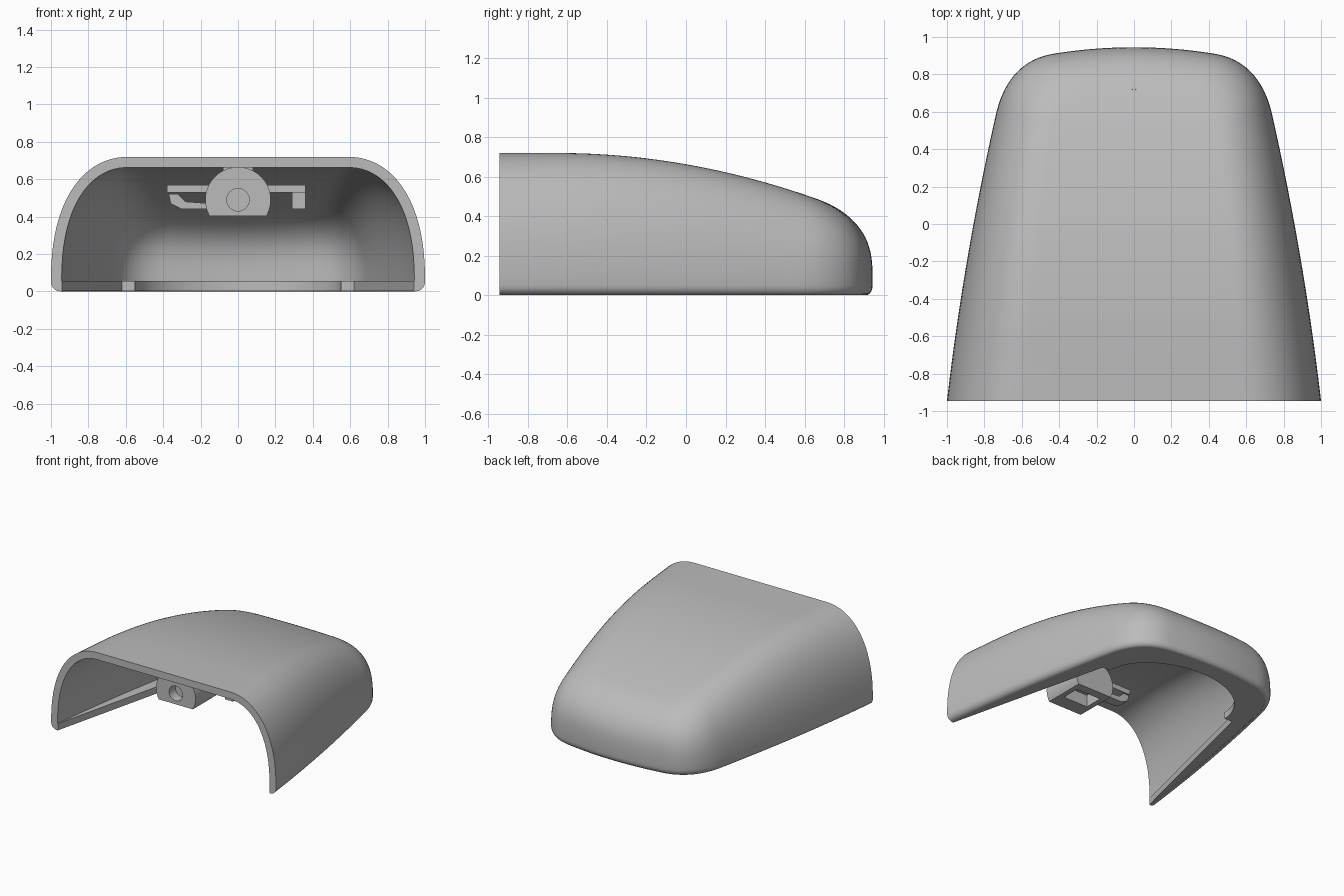
import bpy, bmesh, math
from mathutils import Vector

if "Cube" in bpy.data.objects:
    bpy.data.objects.remove(bpy.data.objects["Cube"], do_unlink=True)

FRONT, WALL = -0.945, 0.057

grey = bpy.data.materials.new("matte_grey")
grey.use_nodes = True
grey.diffuse_color = (0.5, 0.5, 0.5, 1)
grey.node_tree.nodes["Principled BSDF"].inputs["Base Color"].default_value = (0.5, 0.5, 0.5, 1)


def finish(bm, name, smooth=True):
    me = bpy.data.meshes.new(name)
    bm.to_mesh(me)
    bm.free()
    me.materials.append(grey)
    ob = bpy.data.objects.new(name, me)
    bpy.context.collection.objects.link(ob)
    bpy.ops.object.select_all(action='DESELECT')
    ob.select_set(True)
    bpy.context.view_layer.objects.active = ob
    if smooth:
        bpy.ops.object.shade_smooth_by_angle(angle=math.radians(30))
    return ob


def prism(name, pts, axis, lo, hi, smooth=True):
    """Extrude a 2D outline along y (pts are x,z) or z (pts are x,y)."""
    bm = bmesh.new()
    place = (lambda p, h: (p[0], h, p[1])) if axis == 'y' else (lambda p, h: (p[0], p[1], h))
    face = bm.faces.new([bm.verts.new(place(p, lo)) for p in pts])
    res = bmesh.ops.extrude_face_region(bm, geom=[face])
    move = Vector((0, hi - lo, 0)) if axis == 'y' else Vector((0, 0, hi - lo))
    bmesh.ops.translate(bm, vec=move, verts=[g for g in res['geom'] if isinstance(g, bmesh.types.BMVert)])
    bmesh.ops.recalc_face_normals(bm, faces=bm.faces)
    return finish(bm, name, smooth)


def rect(x0, x1, z0, z1):
    return [(x0, z0), (x1, z0), (x1, z1), (x0, z1)]


def height(y):
    return 0.72 - 0.135 * max(0, y + 0.65) ** 2


def half_outline(top):
    """Half plan curve from the front edge to the back centre, as (x, y, back weight)."""
    if top:
        a, c, b, end = (0.426, 0.53), (0.40, 0.64), (0.30, 0.652), 0.668
    else:
        a, c, b, end = (0.735, 0.60), (0.665, 0.877), (0.42, 0.912), 0.945
    pts = []
    for i in range(24):
        u = i / 24
        w = 1 - 0.18 * u - 0.085 * u * u
        pts.append((w * (0.58 if top else 1), FRONT + (a[1] - FRONT) * u, 0))
    for i in range(16):
        u = i / 16
        x, y = [a[j] * (1 - u) ** 2 + 2 * c[j] * u * (1 - u) + b[j] * u * u for j in (0, 1)]
        pts.append((x, y, u))
    for i in range(13):
        x = b[0] * (1 - i / 12)
        pts.append((x, end - (end - b[1]) * (x / b[0]) ** 2, 1))
    return pts


OUTER, INNER = half_outline(False), half_outline(True)


def between(i, t):
    (x0, y0, _), (x1, y1, _) = OUTER[i], INNER[i]
    return x0 + (x1 - x0) * t, y0 + (y1 - y0) * t


def column(i):
    """Points of one rib, from the bottom edge over the shoulder to the centre line."""
    col = []
    for k in range(5):
        a = k / 5 * math.pi / 2
        x, y = between(i, 0.12 * (1 - math.sin(a)))
        col.append((x, y, 0.05 * (1 - math.cos(a))))
    for k in range(21):
        t = 1 - math.cos(k / 20 * math.pi / 2)
        frac = (1 - (1 - t) ** 2.2) ** 0.43
        x, y = between(i, t ** (1 + 0.4 * OUTER[i][2]))
        col.append((x, y, 0.05 + (height(y) - 0.05) * frac))
    x, y, z = col[-1]
    col += [(x * (1 - k / 4), y, z) for k in range(1, 5)]
    return col


# Outer skin of the cover, both halves
bm = bmesh.new()
for side in (1, -1):
    grid = [[bm.verts.new((side * x, y, z)) for x, y, z in column(i)] for i in range(len(OUTER))]
    for p, q in zip(grid, grid[1:]):
        for k in range(len(p) - 1):
            quad = [p[k], q[k], q[k + 1], p[k + 1]]
            bm.faces.new(quad if side > 0 else quad[::-1])
bmesh.ops.remove_doubles(bm, verts=bm.verts, dist=0.0004)
bmesh.ops.recalc_face_normals(bm, faces=bm.faces)
if max(bm.faces, key=lambda f: f.calc_center_median().z).normal.z < 0:
    bmesh.ops.reverse_faces(bm, faces=bm.faces)
bm.normal_update()

# Inner skin and the rim that joins the two
skin, edge_loops = list(bm.faces), [e for e in bm.edges if e.is_boundary]
inside = {}
for v in list(bm.verts):
    n, depth = v.normal.copy(), WALL
    if v.co.y < FRONT + 0.001:
        n.y = 0
    if v.co.z < 0.049:
        n.z = 0
        depth -= 0.05 * (1 - math.sqrt(max(0, 1 - (1 - v.co.z / 0.05) ** 2)))
    inside[v] = bm.verts.new(v.co - n.normalized() * depth)
for f in skin:
    bm.faces.new([inside[v] for v in reversed(f.verts)])
for e in edge_loops:
    a, b = e.verts
    bm.faces.new([a, b, inside[b], inside[a]])
bmesh.ops.recalc_face_normals(bm, faces=bm.faces)
finish(bm, "cover_shell")

# Bottom lip around the opening, stepped near the back
rim = [between(i, 0.13) for i in range(len(OUTER))]
opening = [(0.94, FRONT), (0.62, 0.38)]
opening += [(0.55 * math.cos(a), 0.38 + 0.40 * math.sin(a))
            for a in [j / 24 * math.pi / 2 for j in range(25)]]
opening[-1] = (0, 0.78)


def whole(half):
    return half + [(-x, y) for x, y in reversed(half[:-1])]


prism("bottom_lip", whole(rim) + whole(opening)[::-1], 'z', 0.001, 0.055)

# Mounting boss under the roof, with a blind hole and a pocket below
boss_pts = [(0.175 * math.sin(a), 0.49 + 0.175 * math.cos(a))
            for a in [math.radians(-120 + 240 * j / 48) for j in range(49)]]
boss = prism("mounting_boss", boss_pts, 'y', -0.79, -0.45)
circle = [(0.06 * math.cos(j * math.pi / 16), 0.49 + 0.06 * math.sin(j * math.pi / 16)) for j in range(32)]
cutters = [prism("hole_cutter", circle, 'y', -0.85, -0.71, False),
           prism("pocket_cutter", rect(-0.11, 0.11, -0.67, -0.52), 'z', 0.3, 0.5, False)]
bpy.context.view_layer.objects.active = boss
for cutter in cutters:
    cutter.hide_render = True
    mod = boss.modifiers.new("cut", 'BOOLEAN')
    mod.operation, mod.object, mod.solver = 'DIFFERENCE', cutter, 'EXACT'
    bpy.ops.object.modifier_apply(modifier=mod.name)
    bpy.data.objects.remove(cutter, do_unlink=True)

# Rib that ties the boss to the roof
prism("boss_rib", rect(-0.08, 0.08, 0.60, 0.68), 'y', -0.78, -0.46, False)

# Clip arms either side of the boss
prism("left_arm", rect(0.15, 0.36, 0.53, 0.57), 'y', -0.62, -0.50, False)
prism("left_hook", rect(0.29, 0.36, 0.44, 0.53), 'y', -0.58, -0.50, False)
prism("right_arm", rect(-0.38, -0.15, 0.53, 0.57), 'y', -0.62, -0.50, False)
clip = [(-0.15, 0.44), (-0.30, 0.44), (-0.36, 0.47), (-0.37, 0.52), (-0.32, 0.52), (-0.28, 0.48), (-0.15, 0.47)]
prism("right_clip", clip, 'y', -0.58, -0.50, False)
